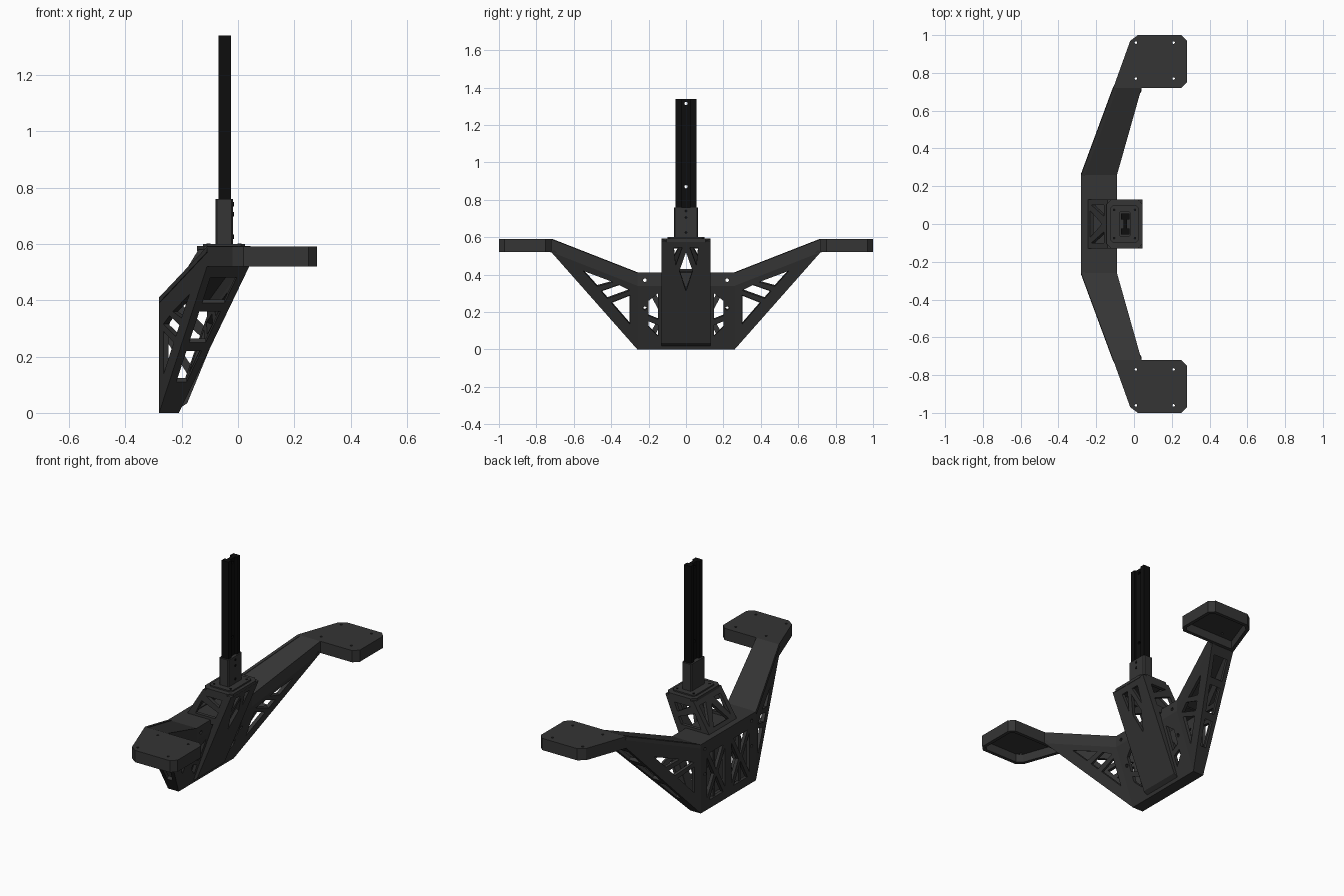
import bpy, bmesh, math
from mathutils import Vector

if "Cube" in bpy.data.objects:
    bpy.data.objects.remove(bpy.data.objects["Cube"])


def material(name, v):
    m = bpy.data.materials.new(name)
    m.diffuse_color = (v, v, v, 1)
    m.use_nodes = True
    m.node_tree.nodes["Principled BSDF"].inputs["Base Color"].default_value = m.diffuse_color
    return m


BODY, BLACK = material("dark_grey", 0.035), material("black", 0.004)


def finish(name, bm, mat, thick=0, mirror=False):
    me = bpy.data.meshes.new(name)
    bm.to_mesh(me)
    bm.free()
    me.materials.append(mat)
    ob = bpy.data.objects.new(name, me)
    bpy.context.collection.objects.link(ob)
    if thick:
        s = ob.modifiers.new("thickness", 'SOLIDIFY')
        s.thickness, s.offset, s.use_even_offset = thick, -1, True
    if mirror:
        m = ob.modifiers.new("mirror", 'MIRROR')
        m.use_axis = (False, True, False)
    return ob


def panel(name, pts, inside, windows=(), drop=0, t=0.02, mirror=False, mat=BODY):
    """Flat plate with window cut-outs; windows are 2D, projected along axis `drop`."""
    pts = [Vector(p) for p in pts]
    n = sum((a.cross(b) for a, b in zip(pts, pts[1:] + pts[:1])), Vector()).normalized()
    if n.dot(pts[0] - Vector(inside)) < 0:
        n = -n
    keep = [i for i in range(3) if i != drop]
    loops = [pts]
    for w in windows:
        loop = []
        for q in w:
            p = pts[0].copy()
            p[keep[0]], p[keep[1]] = q
            p[drop] -= n.dot(p - pts[0]) / n[drop]
            loop.append(p)
        loops.append(loop)
    bm = bmesh.new()
    for loop in loops:
        vs = [bm.verts.new(p) for p in loop]
        for a, b in zip(vs, vs[1:] + vs[:1]):
            bm.edges.new((a, b))
    bmesh.ops.triangle_fill(bm, use_beauty=True, use_dissolve=False, edges=bm.edges[:], normal=n)
    bm.normal_update()
    for f in bm.faces:
        if f.normal.dot(n) < 0:
            f.normal_flip()
    return finish(name, bm, mat, t, mirror)


def prism(name, poly, z0, z1, mat=BODY):
    bm = bmesh.new()
    f = bm.faces.new([bm.verts.new((x, y, z0)) for x, y in poly])
    r = bmesh.ops.extrude_face_region(bm, geom=[f])
    bmesh.ops.translate(bm, vec=(0, 0, z1 - z0), verts=[v for v in r["geom"] if isinstance(v, bmesh.types.BMVert)])
    bmesh.ops.recalc_face_normals(bm, faces=bm.faces[:])
    return finish(name, bm, mat)


def chamfered(x0, x1, y0, y1, c):
    return [(x0 + c, y0), (x1 - c, y0), (x1, y0 + c), (x1, y1 - c),
            (x1 - c, y1), (x0 + c, y1), (x0, y1 - c), (x0, y0 + c)]


def hole(u, v, r=0.01, n=8):
    return [(u + r * math.cos(i * math.tau / n), v + r * math.sin(i * math.tau / n)) for i in range(n)]


def both(windows):
    return windows + [[(-u, v) for u, v in w] for w in windows]


def x_truss(u0, u1, v0, v1, g):
    cu, cv = (u0 + u1) / 2, (v0 + v1) / 2
    return [[(u0 + g, v0), (u1 - g, v0), (cu, cv - g)], [(u0 + g, v1), (u1 - g, v1), (cu, cv + g)],
            [(u0, v0 + g), (u0, v1 - g), (cu - g, cv)], [(u1, v0 + g), (u1, v1 - g), (cu + g, cv)]]


def strip(x0, z0, x1, z1, y):
    return [(x0, -y, z0), (x0, y, z0), (x1, y, z1), (x1, -y, z1)]


# Central base box: back wall, sloped front, rail, lid and foot
mid = (-0.2, 0, 0.2)
screws = [hole(0.22, 0.37)]
panel("base_back_wall", strip(-0.28, 0, -0.28, 0.41, 0.26), mid,
      both(x_truss(0.03, 0.2, 0.05, 0.33, 0.02) + screws + [hole(0.22, 0.22)]))
panel("base_front_wall", strip(-0.21, 0, -0.09, 0.34, 0.26), mid,
      both([[(0.15, 0.07), (0.2, 0.12), (0.2, 0.15), (0.15, 0.13)],
            [(0.15, 0.16), (0.2, 0.18), (0.2, 0.26), (0.15, 0.3)], hole(0.22, 0.22)]))
panel("base_front_rail", strip(-0.09, 0.34, -0.09, 0.41, 0.26), mid, both(screws))
panel("base_lid", strip(-0.28, 0.41, -0.09, 0.41, 0.26), mid)
panel("base_foot", strip(-0.28, 0, -0.21, 0, 0.26), mid)

# Side arms: tapered trussed boxes
mid = (-0.12, 0.45, 0.32)
web = [[(0.30, 0.135), (0.40, 0.25), (0.30, 0.29)],
       [(0.30, 0.315), (0.42, 0.272), (0.455, 0.312), (0.36, 0.345)],
       [(0.39, 0.36), (0.475, 0.337), (0.55, 0.42)]]
panel("arm_back_wall", [(-0.28, 0.26, 0), (-0.11, 0.72, 0.52), (-0.11, 0.72, 0.59), (-0.28, 0.26, 0.41)],
      mid, web, mirror=True)
panel("arm_front_web", [(-0.21, 0.26, 0), (0.04, 0.72, 0.52), (-0.09, 0.26, 0.34)], mid, web, mirror=True)
panel("arm_front_rail", [(-0.09, 0.26, 0.34), (0.04, 0.72, 0.52), (0.04, 0.72, 0.59), (-0.09, 0.26, 0.41)],
      mid, mirror=True)
panel("arm_top", [(-0.28, 0.26, 0.41), (-0.09, 0.26, 0.41), (0.04, 0.72, 0.59), (-0.11, 0.72, 0.59)],
      mid, mirror=True)
left, right = (lambda z: -0.255 + 0.327 * z), (lambda z: -0.235 + 0.48 * z)
panel("arm_underside", [(-0.28, 0.26, 0), (-0.21, 0.26, 0), (0.04, 0.72, 0.52), (-0.11, 0.72, 0.52)], mid,
      [[(left(a), a), (right(a), a), (right(b), b), (left(b), b)]
       for a, b in ((0.11, 0.22), (0.25, 0.36), (0.39, 0.48))], drop=1, mirror=True)

# End platforms: plate with screw holes and a rim, open below
outline = [(0.04, 0.72), (0.25, 0.72), (0.28, 0.75), (0.28, 0.97), (0.25, 1.0),
           (0.02, 1.0), (-0.02, 0.97), (-0.11, 0.72)]
panel("platform_plate", [(x, y, 0.59) for x, y in outline], (0.1, 0.85, 0.5),
      [hole(x, y, 0.007) for x in (0.01, 0.21) for y in (0.77, 0.96)], drop=2, mirror=True)
bm = bmesh.new()
lo = [bm.verts.new((x, y, 0.52)) for x, y in outline]
hi = [bm.verts.new((x, y, 0.59)) for x, y in outline]
for i in range(len(outline)):
    j = (i + 1) % len(outline)
    bm.faces.new((lo[i], lo[j], hi[j], hi[i]))
finish("platform_rim", bm, BODY, 0.02, True)

# Leaning column
mid = (-0.12, 0, 0.3)
side = [(-0.27, 0), (-0.23, 0), (-0.18, 0.035), (0.045, 0.58), (-0.14, 0.58), (-0.25, 0.40), (-0.27, 0.36)]
panel("column_side", [(x, 0.13, z) for x, z in side], mid,
      [[(-0.25, 0.06), (-0.21, 0.06), (-0.175, 0.13), (-0.25, 0.25)],
       [(-0.25, 0.29), (-0.16, 0.16), (-0.12, 0.26), (-0.23, 0.36)],
       [(-0.20, 0.385), (-0.11, 0.30), (-0.075, 0.385)],
       [(-0.19, 0.425), (-0.06, 0.425), (-0.04, 0.465), (-0.15, 0.51)],
       [(-0.12, 0.545), (-0.035, 0.495), (-0.015, 0.545)]], drop=1, mirror=True)
panel("column_front", strip(-0.18, 0.035, 0.045, 0.58, 0.13), mid,
      both([[(0.065, 0.545), (0.02, 0.545), (0.055, 0.45)]])
      + [[(0, 0.52), (0.035, 0.42), (0, 0.31), (-0.035, 0.42)]])
panel("column_toe", strip(-0.23, 0, -0.18, 0.035, 0.13), mid)
panel("column_back", strip(-0.25, 0.40, -0.14, 0.58, 0.13), mid,
      both([[(0.1, 0.44), (0.1, 0.55), (0.04, 0.55)]]) + [[(-0.07, 0.43), (0.07, 0.43), (0, 0.53)]])
prism("column_cap", chamfered(-0.145, 0.045, -0.13, 0.13, 0.025), 0.575, 0.592)
prism("socket_flange", chamfered(-0.125, 0.025, -0.1, 0.1, 0.015), 0.59, 0.6)
for x in (-0.105, 0.005):
    for y in (-0.075, 0.075):
        prism("flange_screw", hole(x, y, 0.007), 0.598, 0.602, BLACK)

# Socket with screws
prism("post_socket", chamfered(-0.08, -0.017, -0.065, 0.065, 0.006), 0.6, 0.76)
for z in (0.625, 0.705, 0.74):
    panel("socket_screw", [(-0.015, y, zz) for y, zz in hole(0, z, 0.008)], (-0.1, 0, z), t=0.01, mat=BLACK)

# Upright channel post
for s, label in ((-1, "right"), (1, "left")):
    y0, y1 = sorted((s * 0.025, s * 0.055))
    prism("post_flange_" + label, [(-0.07, y0), (-0.025, y0), (-0.025, y1), (-0.07, y1)], 0.6, 1.34, BLACK)
panel("post_web", strip(-0.036, 0.6, -0.036, 1.34, 0.027), (-0.1, 0, 1),
      [hole(0, 0.87, 0.009), hole(0, 1.315, 0.009)], mat=BLACK)
